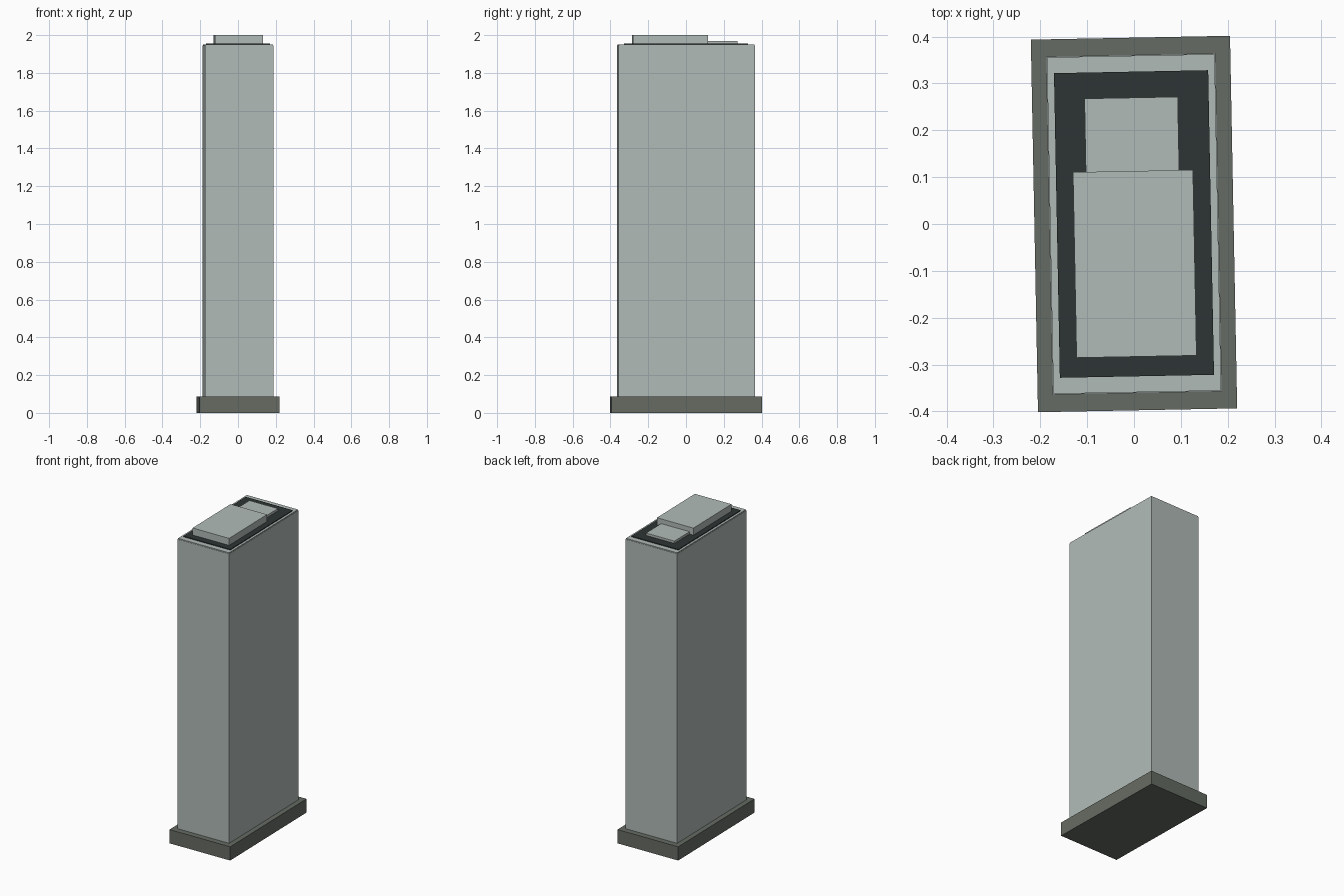
import bpy, bmesh, math
from mathutils import Matrix

cube = bpy.data.objects.get("Cube")
if cube:
    bpy.data.objects.remove(cube, do_unlink=True)

TURN = math.radians(1.1)      # whole tower stands slightly turned
W, D = 0.362, 0.722           # outer tower size
BASE_TOP, ROOF = 0.088, 1.95
RECESS = 0.006                # depth of the window cells
COLS_X, COLS_Y = 7, 14
FLOOR = 0.0525
FIRST_BAND = 0.1115


def material(name, rgb):
    m = bpy.data.materials.new(name)
    m.use_nodes = True
    m.diffuse_color = (*rgb, 1)
    m.node_tree.nodes["Principled BSDF"].inputs["Base Color"].default_value = (*rgb, 1)
    return m


concrete = material("pale_concrete", (0.44, 0.50, 0.475))
stone = material("dark_stone", (0.133, 0.147, 0.125))
tar = material("roof_tar", (0.026, 0.035, 0.034))
bronze = material("bronze", (0.28, 0.18, 0.07))


def boxes(name, mat, items):
    """One object made of boxes, each given as (centre, size)."""
    bm = bmesh.new()
    for centre, size in items:
        bmesh.ops.create_cube(bm, size=1, matrix=Matrix.Translation(centre) @ Matrix.Diagonal((*size, 1)))
    mesh = bpy.data.meshes.new(name)
    bm.to_mesh(mesh)
    bm.free()
    mesh.materials.append(mat)
    ob = bpy.data.objects.new(name, mesh)
    ob.rotation_euler.z = TURN
    bpy.context.collection.objects.link(ob)
    return ob


def block(x, y, w, d, z0, z1):
    return ((x, y, (z0 + z1) / 2), (w, d, z1 - z0))


# Plinth and recessed tower core
boxes("plinth", stone, [block(0, 0, 0.425, 0.795, 0, BASE_TOP)])
boxes("tower_core", concrete,
      [block(0, 0, W - 2 * RECESS, D - 2 * RECESS, 0.02, ROOF - 0.004)])

# Floor bands wrap all four sides
bands = []
for i in range(35):
    z = FIRST_BAND + i * FLOOR
    bands.append(block(0, 0, W, D, z - 0.006, z + 0.006))
boxes("floor_bands", concrete, bands)

# Piers run through the tower and show on opposite sides
PIER = 0.011
low, high = BASE_TOP - 0.02, ROOF - 0.006
piers = []
for i in range(COLS_X + 1):
    x = -W / 2 + PIER / 2 + i * (W - PIER) / COLS_X
    piers.append(block(x, 0, PIER, D, low, high))
for i in range(COLS_Y + 1):
    y = -D / 2 + PIER / 2 + i * (D - PIER) / COLS_Y
    piers.append(block(0, y, W, PIER, low, high))
boxes("facade_piers", concrete, piers)

# Paired bronze strips in alternate bays and floors of the long sides
strips = []
for side in (-1, 1):
    for col in range(1, COLS_Y, 2):
        y = -D / 2 + (col + 0.5) * D / COLS_Y
        for row in range(18):
            z = FIRST_BAND + FLOOR * (2 * row - 0.5)
            for offset in (-0.008, 0.008):
                strips.append(block(side * (W / 2 - RECESS), y + offset,
                                    0.008, 0.006, z - 0.015, z + 0.015))
boxes("window_strips", bronze, strips)

# Roof rim, dark roof and the two plant rooms
boxes("roof_rim", concrete, [block(0, 0, W - 0.004, D - 0.004, ROOF - 0.012, ROOF)])
boxes("roof_deck", tar, [block(0, 0, 0.329, 0.65, ROOF - 0.01, ROOF + 0.005)])
boxes("main_plant_room", concrete, [block(0, -0.085, 0.256, 0.396, ROOF, 2.0)])
boxes("small_plant_room", concrete, [block(-0.001, 0.191, 0.199, 0.157, ROOF, 1.97)])
